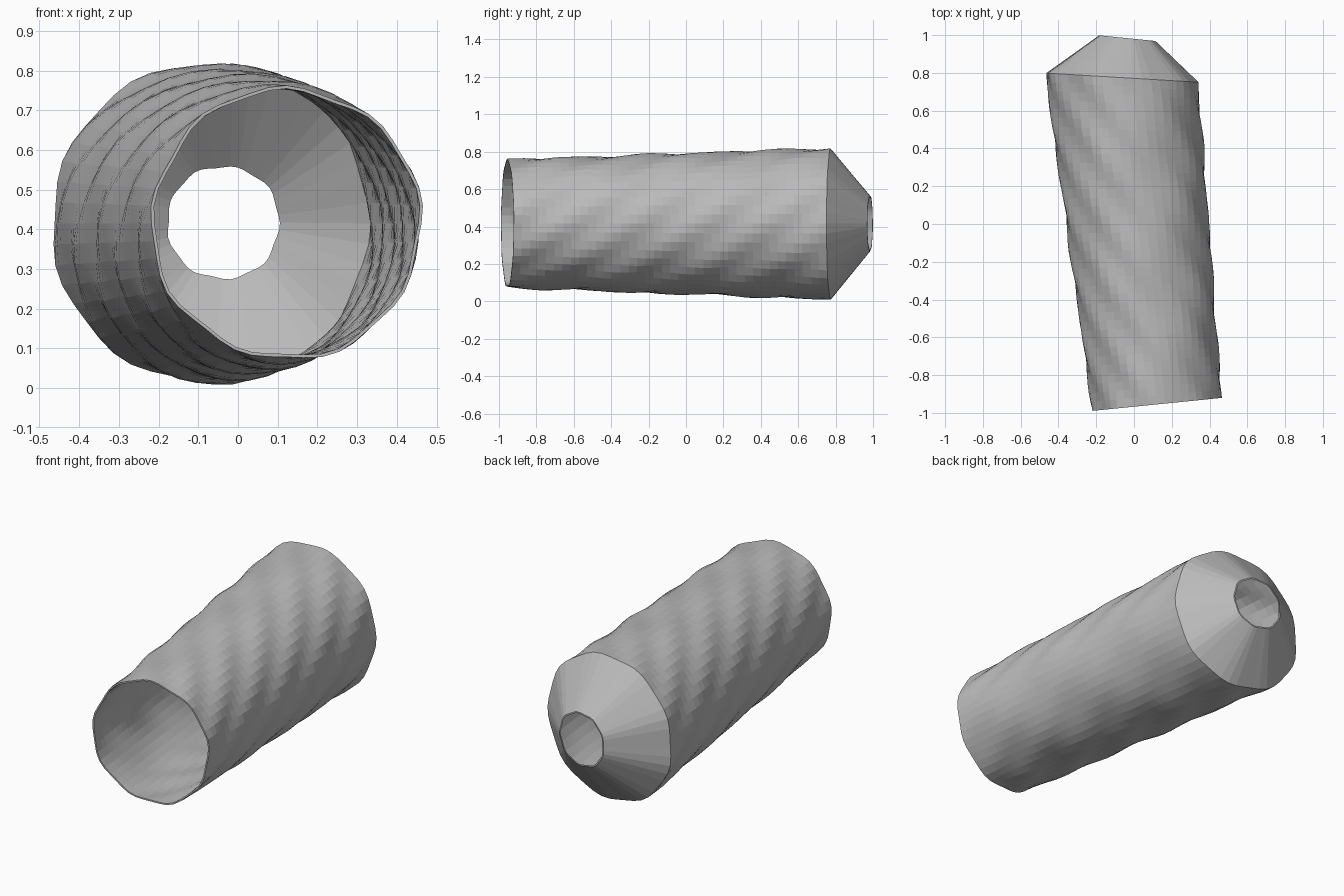
import bpy, bmesh, math

if "Cube" in bpy.data.objects:
    bpy.data.objects.remove(bpy.data.objects["Cube"])

SEG, RINGS, WALL = 48, 38, 0.008

# Colour of the whole shell
grey = bpy.data.materials.new("plain grey")
grey.diffuse_color = (0.5, 0.5, 0.5, 1)
grey.use_nodes = True
grey.node_tree.nodes["Principled BSDF"].inputs["Base Color"].default_value = grey.diffuse_color


def lerp(a, b, t):
    return a + (b - a) * t


def ring(bm, cx, cy, cz, radius, tilt, phase, wobble):
    """One lobed ring whose plane is turned by tilt about z."""
    verts = []
    for i in range(SEG):
        a = 2 * math.pi * i / SEG
        r = radius + wobble * (math.sin(9 * a - phase) + 0.5 * math.sin(4 * a + 0.6 * phase))
        u = r * math.cos(a)
        verts.append(bm.verts.new((cx + u * math.cos(tilt), cy + u * math.sin(tilt),
                                   cz + r * math.sin(a))))
    return verts


def stations(inset):
    """Ring parameters from the open front end to the narrow tip."""
    out = []
    for k in range(RINGS + 1):
        t = k / RINGS
        out.append((lerp(0.122, -0.065, t), lerp(-0.955, 0.775, t), 0.415,
                    lerp(0.342, 0.405, t) - inset, lerp(0.10, -0.06, t),
                    2 * math.pi * 1.73 * t / 0.37, 0.0055))
    out.append((-0.037, 0.984, 0.417, 0.15 - inset, -0.10,
                2 * math.pi * 1.73 / 0.37, 0.003))
    return out


# Hollow twisted tube with a tapered nozzle: outer skin, tip rim, inner skin, front rim
bm = bmesh.new()
params = stations(0) + stations(WALL)[::-1]
rings = [ring(bm, *p) for p in params]
for a, b in zip(rings, rings[1:] + rings[:1]):
    for i in range(SEG):
        j = (i + 1) % SEG
        bm.faces.new((a[i], a[j], b[j], b[i]))
bmesh.ops.recalc_face_normals(bm, faces=bm.faces)
mesh = bpy.data.meshes.new("tapered_tube")
bm.to_mesh(mesh)
bm.free()
mesh.materials.append(grey)
tube = bpy.data.objects.new("tapered_tube", mesh)
bpy.context.collection.objects.link(tube)
